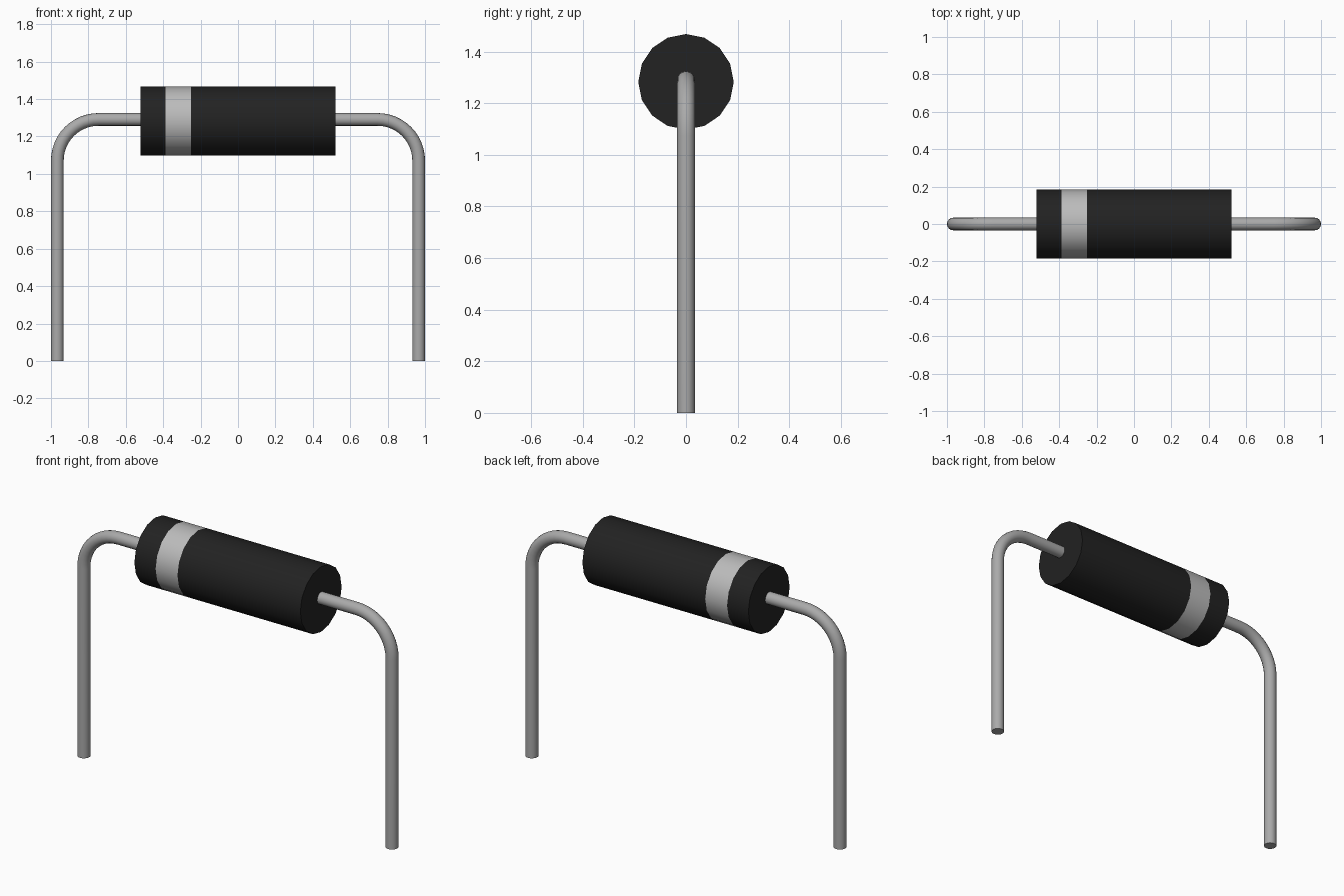
import bpy, math
from mathutils import Matrix

cube = bpy.data.objects.get("Cube")
if cube:
    bpy.data.objects.remove(cube, do_unlink=True)


def material(name, rgb, roughness=0.6):
    mat = bpy.data.materials.new(name)
    mat.use_nodes = True
    mat.diffuse_color = (*rgb, 1)
    bsdf = mat.node_tree.nodes["Principled BSDF"]
    bsdf.inputs["Base Color"].default_value = (*rgb, 1)
    bsdf.inputs["Roughness"].default_value = roughness
    return mat


black = material("black_casing", (0.016, 0.016, 0.016))
silver = material("silver_band", (0.50, 0.50, 0.50))
metal = material("grey_wire", (0.40, 0.40, 0.40))

AXIS_Z, BODY_R = 1.283, 0.185
WIRE_Z, WIRE_R, LEG_X, BEND = 1.291, 0.034, 0.966, 0.22
SIDES = 16


def smooth(obj):
    bpy.ops.object.select_all(action="DESELECT")
    obj.select_set(True)
    bpy.context.view_layer.objects.active = obj
    bpy.ops.object.shade_smooth_by_angle(angle=math.radians(35))


# Casing: one lathed cylinder along x, split into rings for the band
stations = [-0.52, -0.387, -0.25, 0.52]
verts = [(x, BODY_R * math.sin(a), AXIS_Z + BODY_R * math.cos(a))
         for x in stations
         for a in (math.tau * i / SIDES for i in range(SIDES))]
faces = [(r * SIDES + i, r * SIDES + (i + 1) % SIDES,
          (r + 1) * SIDES + (i + 1) % SIDES, (r + 1) * SIDES + i)
         for r in range(len(stations) - 1) for i in range(SIDES)]
last = (len(stations) - 1) * SIDES
faces += [tuple(reversed(range(SIDES))), tuple(range(last, last + SIDES))]
mesh = bpy.data.meshes.new("casing")
mesh.from_pydata(verts, [], faces)
for mat in (black, silver):
    mesh.materials.append(mat)
for face in mesh.polygons:
    face.material_index = int(stations[1] < face.center.x < stations[2])
casing = bpy.data.objects.new("casing", mesh)
bpy.context.collection.objects.link(casing)
smooth(casing)


# Wire leads: straight out of the casing, rounded bend, straight down
def lead(name, side):
    steps = 12
    path = [(0.48, WIRE_Z)]
    for i in range(steps + 1):
        a = math.pi / 2 * i / steps
        path.append((LEG_X - BEND + BEND * math.sin(a),
                     WIRE_Z - BEND + BEND * math.cos(a)))
    path.append((LEG_X, 0))
    curve = bpy.data.curves.new(name, "CURVE")
    curve.dimensions = "3D"
    curve.bevel_depth = WIRE_R
    curve.bevel_resolution = 6
    curve.use_fill_caps = True
    spline = curve.splines.new("POLY")
    spline.points.add(len(path) - 1)
    for point, (x, z) in zip(spline.points, path):
        point.co = (side * x, 0, z, 1)
    curve.materials.append(metal)
    obj = bpy.data.objects.new(name, curve)
    bpy.context.collection.objects.link(obj)
    bpy.ops.object.select_all(action="DESELECT")
    obj.select_set(True)
    bpy.context.view_layer.objects.active = obj
    bpy.ops.object.convert(target="MESH")
    smooth(bpy.context.object)


lead("left_wire_lead", 1)
lead("right_wire_lead", -1)
